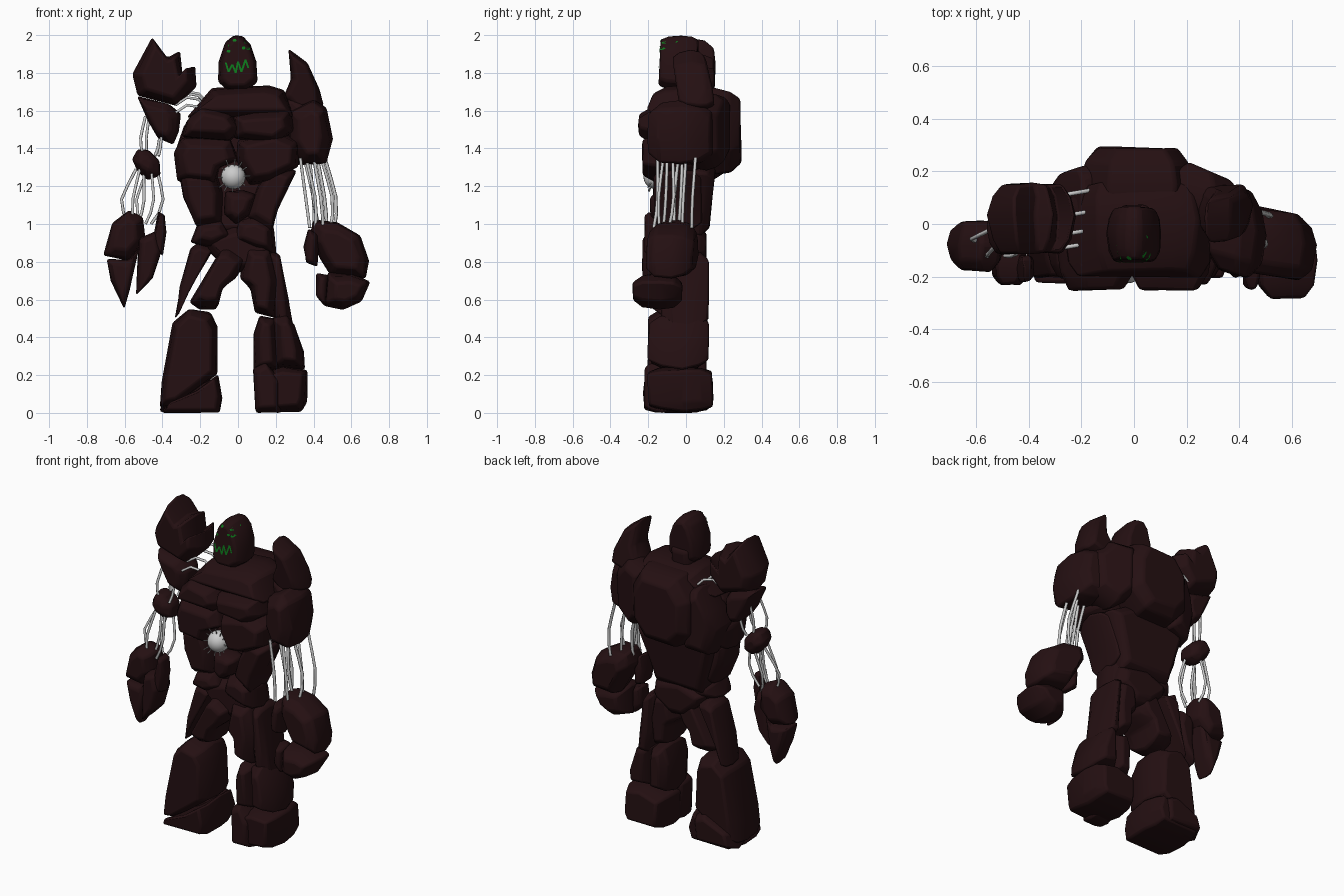
import bpy, bmesh, math, random
from mathutils import Vector
from mathutils.bvhtree import BVHTree

random.seed(4)


def material(name, rgb):
    m = bpy.data.materials.new(name)
    m.diffuse_color = (*rgb, 1)
    return m


ROCK = material("dark_maroon_rock", (0.018, 0.005, 0.006))
PALE = material("pale_grey", (0.6, 0.6, 0.6))
GREEN = material("glowing_green", (0.004, 0.2, 0.012))


def make_object(name, bm, mat):
    bmesh.ops.recalc_face_normals(bm, faces=bm.faces)
    me = bpy.data.meshes.new(name)
    bm.to_mesh(me)
    bm.free()
    me.materials.append(mat)
    ob = bpy.data.objects.new(name, me)
    bpy.context.collection.objects.link(ob)
    return ob


def smooth(ob, angle=30):
    bpy.ops.object.select_all(action='DESELECT')
    ob.select_set(True)
    bpy.context.view_layer.objects.active = ob
    bpy.ops.object.shade_smooth_by_angle(angle=math.radians(angle))


def stone(name, outline, y0, y1, edge=0.05, lean=0.0, shear=0.0, rough=0.006):
    """Boulder: front outline (x, z) lofted from y0 to y1 with drawn-in ends."""
    xs, zs = [p[0] for p in outline], [p[1] for p in outline]
    cx, cz = (min(xs) + max(xs)) / 2, (min(zs) + max(zs)) / 2
    w, h = max(xs) - min(xs), max(zs) - min(zs)
    e = min(edge, 0.3 * min(w, h))
    bm = bmesh.new()
    rings = []
    for t, k in ((0, 1), (0.2, 0.25), (0.55, 0), (0.82, 0.25), (1, 1)):
        sx, sz = 1 - 2 * e * k / w, 1 - 2 * e * k / h
        ring = []
        for x, z in outline:
            px, pz = cx + (x - cx) * sx, cz + (z - cz) * sz
            py = y0 + (y1 - y0) * t + lean * (pz - cz) + shear * (px - cx)
            j = [random.uniform(-rough, rough) for _ in range(3)]
            ring.append(bm.verts.new((px + j[0], py + j[1], max(0, pz + j[2]))))
        rings.append(ring)
    n = len(outline)
    for a, b in zip(rings, rings[1:]):
        for i in range(n):
            bm.faces.new((a[i], a[(i + 1) % n], b[(i + 1) % n], b[i]))
    bm.faces.new(rings[0])
    bm.faces.new(rings[-1])
    ob = make_object(name, bm, ROCK)
    bev = ob.modifiers.new("worn_edges", 'BEVEL')
    bev.width, bev.segments, bev.limit_method = 0.012, 2, 'ANGLE'
    bev.angle_limit = math.radians(28)
    smooth(ob)
    return ob


# Left-hand leg: flared shin, toe slab, thigh and outer shard
stone("shin_a", [(-.42, .03), (-.40, .17), (-.345, .48), (-.26, .555), (-.14, .53), (-.11, .46),
                 (-.105, .21), (-.25, .10), (-.36, .035)], -.2, .11, .04)
stone("heel_a", [(-.41, .01), (-.15, .01), (-.13, .17), (-.2, .2), (-.38, .12)], -.06, .14, .03)
stone("toe_a", [(-.40, .0), (-.10, .0), (-.085, .08), (-.11, .2), (-.22, .115), (-.38, .04)], -.22, .12, .02)
stone("thigh_a", [(-.26, .58), (-.2, .55), (-.11, .55), (-.08, .66), (0, .72), (.04, .82), (-.04, .88),
                  (-.09, .87)], -.18, .09)
stone("thigh_shard_a", [(-.335, .5), (-.31, .66), (-.25, .87), (-.2, .9), (-.125, .88), (-.27, .63)],
      -.1, .1, .03)

# Right-hand leg: stacked shin stones, foot stones, thigh stones
stone("foot_b", [(.1, .0), (.34, .01), (.365, .06), (.365, .23), (.24, .25), (.09, .2), (.09, .06)],
      -.2, .14, .03)
stone("toe_b", [(.09, .0), (.23, .0), (.23, .18), (.15, .27), (.08, .24)], -.22, -.05, .03)
stone("shin_b_inner", [(.085, .22), (.22, .23), (.2, .5), (.11, .52), (.075, .42)], -.19, .11)
stone("shin_b_outer", [(.19, .24), (.355, .23), (.35, .32), (.3, .47), (.25, .53), (.18, .51)], -.2, .12)
stone("thigh_b", [(.01, .71), (.07, .66), (.09, .53), (.2, .5), (.22, .7), (.17, .87), (.04, .88)],
      -.18, .1)
stone("thigh_b_outer", [(.2, .46), (.295, .45), (.27, .6), (.22, .85), (.15, .86), (.17, .6)], -.13, .12)

# Pelvis and waist
stone("pelvis", [(-.16, .86), (-.05, .75), (.06, .74), (.19, .84), (.17, .95), (-.02, 1.0), (-.19, .93)],
      -.13, .11)
stone("hip_a", [(-.25, .9), (-.13, .87), (-.03, .93), (-.09, 1.03), (-.22, 1.0)], -.16, .08)
stone("hip_b", [(-.03, .92), (.1, .86), (.2, .84), (.185, .99), (.1, 1.05), (0, 1.02)], -.16, .08)
stone("belly", [(-.07, 1.05), (-.01, 1.0), (.06, 1.05), (.09, 1.16), (.03, 1.175), (-.07, 1.17)],
      -.19, -.02, .04)
stone("flank_a", [(-.22, .98), (-.08, 1.0), (-.08, 1.17), (-.12, 1.3), (-.32, 1.28), (-.29, 1.14)],
      -.17, .07)
stone("flank_b", [(.04, 1.03), (.18, .95), (.21, 1.08), (.31, 1.28), (.18, 1.32), (.1, 1.2)], -.17, .08)
stone("lower_back", [(-.19, .93), (.16, .93), (.2, 1.08), (.27, 1.27), (.12, 1.36), (-.12, 1.36),
                     (-.27, 1.27)], -.06, .14, .05, .1)

# Chest and rib stones surrounding the core
stone("rib_a", [(-.32, 1.23), (-.12, 1.2), (-.1, 1.3), (0, 1.34), (-.04, 1.46), (-.3, 1.46), (-.335, 1.38)],
      -.21, .08)
stone("rib_b", [(.06, 1.21), (.17, 1.22), (.32, 1.3), (.33, 1.44), (.2, 1.5), (0, 1.44), (-.01, 1.34)],
      -.23, .08)
stone("chest_a", [(-.3, 1.46), (-.04, 1.43), (.02, 1.5), (-.04, 1.59), (-.2, 1.63), (-.28, 1.54)],
      -.25, .06)
stone("chest_b", [(-.02, 1.45), (.2, 1.42), (.3, 1.5), (.28, 1.61), (.08, 1.6), (-.03, 1.57)], -.25, .06)
stone("collar", [(-.27, 1.56), (.3, 1.56), (.24, 1.71), (.16, 1.735), (-.14, 1.72)], -.19, .15, .05, .35)

# Upper back stones curving round to the shoulders
stone("back_middle", [(-.2, 1.36), (-.1, 1.26), (.12, 1.26), (.22, 1.38), (.22, 1.6), (.16, 1.72),
                      (-.1, 1.71), (-.2, 1.58)], -.02, .29, .06)
stone("back_a", [(-.33, 1.4), (-.28, 1.23), (-.12, 1.26), (-.12, 1.62), (-.2, 1.65), (-.29, 1.52)],
      -.02, .21, .05, 0, .35)
stone("back_b", [(.16, 1.36), (.26, 1.28), (.4, 1.36), (.42, 1.6), (.3, 1.7), (.16, 1.68)],
      -.04, .2, .05, 0, -.4)

# Right-hand shoulder with curved horn
stone("shoulder_b", [(.26, 1.42), (.34, 1.31), (.47, 1.315), (.5, 1.45), (.465, 1.62), (.4, 1.66),
                     (.27, 1.6)], -.19, .14, .06, 0, -.25)
stone("horn_b", [(.265, 1.925), (.37, 1.85), (.435, 1.71), (.45, 1.62), (.3, 1.58), (.24, 1.66), (.285, 1.77)],
      -.05, .13, .035, -.15)

# Left-hand shoulder: spiked crest and upper arm stone
stone("shoulder_spikes", [(-.455, 1.99), (-.37, 1.88), (-.31, 1.91), (-.29, 1.77), (-.23, 1.835),
                          (-.225, 1.73), (-.32, 1.62), (-.53, 1.68), (-.555, 1.79)], -.11, .15, .05)
stone("upper_arm_a", [(-.54, 1.68), (-.36, 1.64), (-.305, 1.58), (-.315, 1.48), (-.345, 1.42),
                      (-.42, 1.45), (-.48, 1.54)], -.1, .1)
stone("elbow_a", [(-.565, 1.34), (-.53, 1.4), (-.47, 1.395), (-.41, 1.34), (-.41, 1.25), (-.47, 1.235),
                  (-.53, 1.27)], -.11, .05, .045)

# Left-hand claw
stone("palm_a", [(-.71, .83), (-.665, 1.0), (-.58, 1.07), (-.5, 1.04), (-.49, .9), (-.58, .81)], -.18, .01)
stone("long_claw_a", [(-.7, .82), (-.58, .81), (-.52, .87), (-.57, .65), (-.605, .55), (-.67, .7)],
      -.16, -.01, .04)
stone("short_claw_a", [(-.53, .93), (-.43, .96), (-.4, .86), (-.45, .71), (-.545, .62), (-.53, .76)],
      -.23, -.07, .03)
stone("thumb_a", [(-.42, 1.07), (-.385, 1.05), (-.375, .96), (-.4, .83), (-.44, .88), (-.45, .95)],
      -.22, -.12, .02)

# Right-hand fist
stone("fist_b", [(.38, .94), (.4, 1.02), (.53, 1.01), (.645, .94), (.69, .8), (.68, .71), (.5, .72),
                 (.44, .82)], -.2, .05, .06, 0, -.15)
stone("fingers_b", [(.47, .74), (.6, .74), (.7, .7), (.65, .59), (.55, .545), (.46, .57)], -.28, -.02, .05)
stone("index_finger_b", [(.42, .74), (.48, .73), (.47, .56), (.41, .62)], -.25, -.12, .03)
stone("thumb_b", [(.345, .88), (.37, .98), (.43, .94), (.42, .77), (.36, .79)], -.2, -.06, .03)

# Neck and head
stone("neck", [(-.07, 1.66), (.07, 1.66), (.07, 1.82), (-.07, 1.82)], -.07, .07, .03)
head = stone("head", [(-.06, 1.71), (.05, 1.71), (.105, 1.75), (.1, 1.86), (.065, 1.95), (.025, 1.995),
                      (-.025, 2.0), (-.065, 1.96), (-.1, 1.86), (-.105, 1.75)], -.14, .06, .025, .05, 0, .003)

# Glowing face marks laid onto the head
tree = BVHTree.FromObject(head, bpy.context.evaluated_depsgraph_get())


def face_marks(name, polygons):
    bm = bmesh.new()
    for poly in polygons:
        verts = []
        for x, z in poly:
            hit = tree.ray_cast(Vector((x, -1, z)), Vector((0, 1, 0)))[0]
            verts.append(bm.verts.new((x, (hit.y if hit else -.1) - .004, z)))
        bm.faces.new(verts)
    make_object(name, bm, GREEN)


eyes = [(-.057, 1.943), (-.05, 1.915), (-.018, 1.972), (.03, 1.932), (.042, 1.962), (.054, 1.928)]
face_marks("eyes", [[(x + .011 * math.cos(a), z + .008 * math.sin(a))
                     for a in (i * math.pi / 3 for i in range(6))] for x, z in eyes])
zigzag = [(-.065, 1.855), (-.05, 1.805), (-.03, 1.845), (-.012, 1.8), (0, 1.86), (.018, 1.805),
          (.04, 1.87), (.055, 1.825)]
face_marks("teeth", [[(a[0] - .005, a[1]), (a[0] + .005, a[1]), (b[0] + .005, b[1]), (b[0] - .005, b[1])]
                     for a, b in zip(zigzag, zigzag[1:])])

# Core orb with thin rays
bm = bmesh.new()
core = Vector((-.025, -.16, 1.25))
bmesh.ops.create_uvsphere(bm, u_segments=24, v_segments=14, radius=.065)
bmesh.ops.translate(bm, verts=bm.verts, vec=core)
smooth(make_object("core_orb", bm, PALE))


def tendons(name, paths, radius):
    cu = bpy.data.curves.new(name, 'CURVE')
    cu.dimensions, cu.bevel_depth, cu.bevel_resolution, cu.use_fill_caps = '3D', radius, 1, True
    for path in paths:
        sp = cu.splines.new('POLY')
        sp.points.add(len(path) - 1)
        for pt, co in zip(sp.points, path):
            pt.co = (*co, 1)
    cu.materials.append(PALE)
    ob = bpy.data.objects.new(name, cu)
    bpy.context.collection.objects.link(ob)


rays = []
for i in range(12):
    a = i * math.tau / 12 + random.uniform(-.15, .15)
    d = Vector((math.cos(a), -.45, math.sin(a)))
    rays.append([core + d * .05, core + d * random.uniform(.075, .1)])
tendons("core_rays", rays, .003)


def bundle(top, bottom, bulge):
    """Kinked strand from top to bottom, pushed sideways in the middle."""
    a, b = Vector(top), Vector(bottom)
    side = Vector((bulge, random.uniform(-.02, .02), 0))
    return [a, a.lerp(b, .3) + side * .6, a.lerp(b, .55) + side, a.lerp(b, .8) + side * .7, b]


# Strands joining the floating arm stones
tendons("forearm_strands_b", [bundle((x, y, 1.35), (x + .05, y - .02, .98), g) for x, y, g in (
    (.33, -.15, 0), (.36, -.1, .02), (.38, -.04, -.01), (.4, -.12, .01), (.42, 0, .01),
    (.44, -.07, .03), (.46, .05, .03), (.35, -.02, .02))], .009)
tendons("upper_arm_strands_a", [bundle((x, y, 1.57), (x - .01, y - .02, 1.36), g) for x, y, g in (
    (-.49, -.05, -.02), (-.47, .03, -.01), (-.41, -.07, .01), (-.43, .04, .02))], .008)
tendons("forearm_strands_a", [bundle((x, y, 1.29), (x - .03, y - .04, 1.0), g) for x, y, g in (
    (-.54, -.02, -.06), (-.52, -.08, -.02), (-.48, .01, -.04), (-.46, -.08, .03), (-.43, -.04, .05),
    (-.5, -.05, .02))], .008)
tendons("shoulder_strands_a", [[(-.33, y, z - .03), (-.27, y, z + .01), (-.21, y + .01, z), (-.15, y + .02, z - .06)]
                               for y, z in ((.11, 1.69), (.03, 1.68), (-.04, 1.66), (-.09, 1.62))], .008)
